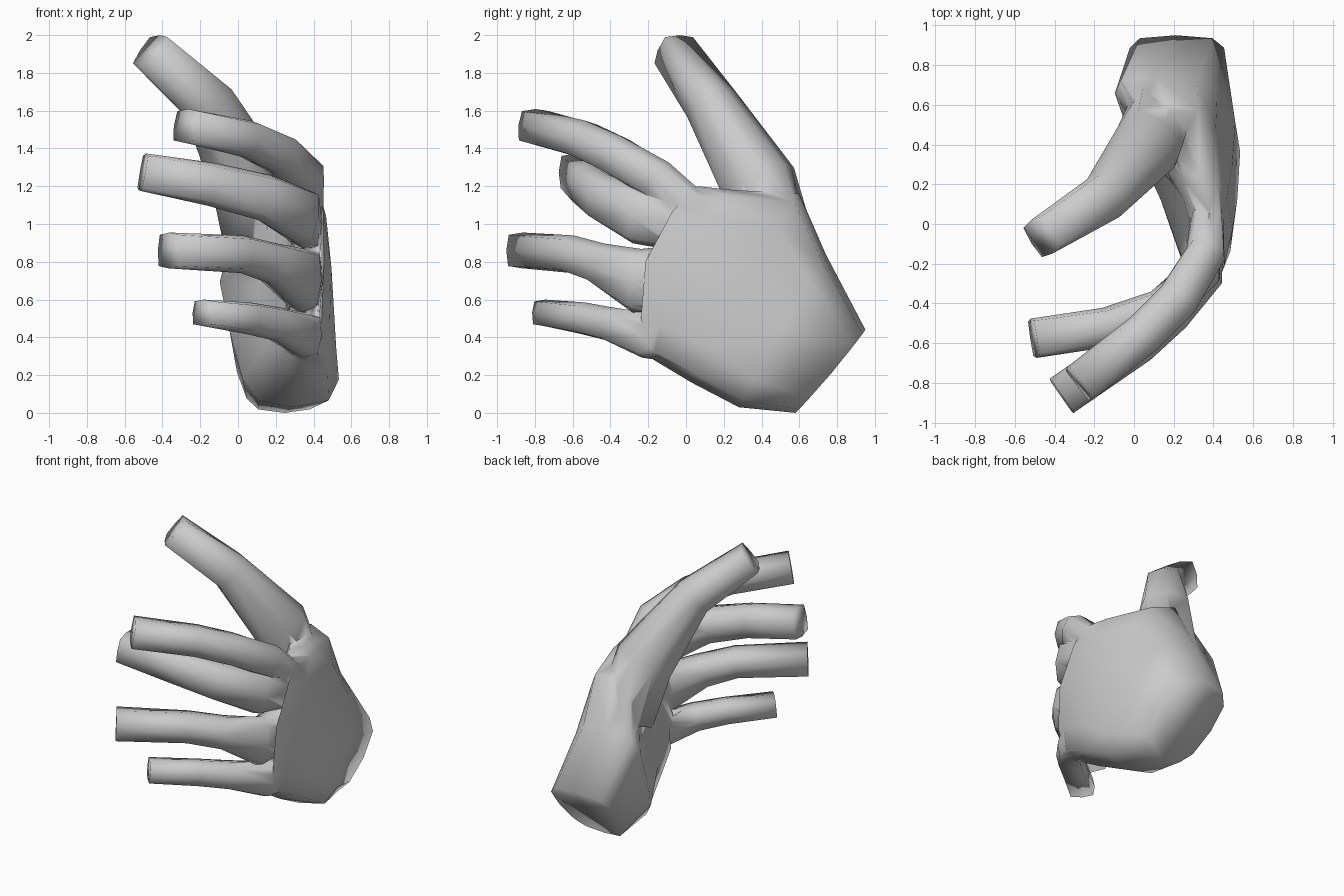
import bpy, bmesh
from math import cos, sin, pi, radians, copysign
from mathutils import Vector

if "Cube" in bpy.data.objects:
    bpy.data.objects.remove(bpy.data.objects["Cube"])


def power(v, e):
    return copysign(abs(v) ** e, v) if abs(v) > 1e-6 else 0.0


def loft(name, rings):
    """Closed skin through a list of equal-length rings, flat caps at both ends."""
    bm = bmesh.new()
    vr = [[bm.verts.new(p) for p in r] for r in rings]
    n = len(vr[0])
    for a, b in zip(vr, vr[1:]):
        for i in range(n):
            j = (i + 1) % n
            bm.faces.new((a[i], a[j], b[j], b[i]))
    bm.faces.new(vr[0])
    bm.faces.new(vr[-1])
    bmesh.ops.triangulate(bm, faces=[f for f in bm.faces if len(f.verts) == 4])
    bmesh.ops.recalc_face_normals(bm, faces=bm.faces[:])
    me = bpy.data.meshes.new(name)
    bm.to_mesh(me)
    bm.free()
    ob = bpy.data.objects.new(name, me)
    bpy.context.collection.objects.link(ob)
    return ob


def digit(name, path, sides=8):
    """Boxy tube through (x, y, z, half width, half height) stations."""
    pts = [Vector(p[:3]) for p in path]
    rings = []
    for i, p in enumerate(path):
        t = (pts[min(i + 1, len(pts) - 1)] - pts[max(i - 1, 0)]).normalized()
        side = t.cross(Vector((0, 0, 1))).normalized()
        up = side.cross(t).normalized()
        e = .4 if i == len(path) - 1 else .65      # squarer at the tip
        rings.append([pts[i] + side * p[3] * power(cos(a), e) + up * p[4] * power(sin(a), e)
                      for a in (2 * pi * k / sides for k in range(sides))])
    return loft(name, rings)


def palm_ring(thumb, little, x_thumb, x_little, bow, hollow=0, dome=0, sides=12):
    """Rounded slab section: thumb-side and little-side edges in (y, z),
    (palm, back) x at each edge, bow pushes the middle towards the fingers,
    hollow sinks the palm face and dome raises the back of the hand."""
    A, B = Vector(thumb), Vector(little)
    out = Vector((A - B).orthogonal()).normalized()
    if out.x > 0:
        out = -out
    ring = []
    for k in range(sides):
        a = 2 * pi * k / sides
        c = power(cos(a), .65)
        s = power(sin(a), .55)
        f = (1 - c) / 2
        yz = A.lerp(B, f) + out * bow * (1 - c * c)
        lo = x_thumb[0] * (1 - f) + x_little[0] * f
        hi = x_thumb[1] * (1 - f) + x_little[1] * f
        bend = (hollow if s < 0 else dome) * (1 - c * c)
        ring.append(((lo + hi) / 2 + (hi - lo) / 2 * s + bend, yz.x, yz.y))
    return ring


# Palm, from the cut wrist to the knuckles
hand = loft("hand", [
    palm_ring((.95, .44), (.58, .0), (-.06, .48), (.05, .44), -.01),
    palm_ring((.74, .84), (.28, .03), (-.17, .39), (.02, .57), .0, .03, .03),
    palm_ring((.60, 1.16), (.03, .16), (-.06, .38), (.09, .55), .02, .09, .03),
    palm_ring((.25, 1.18), (-.17, .28), (.20, .46), (.17, .49), .08, .07, .02),
    palm_ring((.06, 1.20), (-.20, .32), (.30, .46), (.24, .45), .15, .02),
])

# Thumb and four fingers, base to tip
digits = [
    digit("thumb", [(.12, .52, .84, .17, .17), (.06, .385, 1.22, .175, .19),
                    (-.155, .13, 1.64, .125, .13), (-.465, -.065, 1.92, .10, .10)]),
    digit("index_finger", [(.37, .08, 1.04, .08, .10), (.36, -.15, 1.235, .10, .11),
                           (.22, -.38, 1.37, .105, .105), (.05, -.55, 1.45, .105, .10),
                           (-.275, -.805, 1.52, .105, .09)]),
    digit("middle_finger", [(.37, .0, .98, .08, .13), (.34, -.24, 1.04, .10, .15),
                            (.14, -.43, 1.14, .105, .125), (-.14, -.52, 1.21, .10, .115),
                            (-.505, -.575, 1.275, .10, .10)]),
    digit("ring_finger", [(.37, -.02, .72, .08, .17), (.35, -.26, .70, .10, .17),
                          (.19, -.45, .79, .10, .11), (.02, -.60, .84, .105, .10),
                          (-.365, -.865, .86, .105, .095)]),
    digit("little_finger", [(.37, .0, .38, .08, .12), (.36, -.21, .41, .09, .12),
                            (.21, -.40, .47, .09, .09), (.06, -.54, .50, .085, .085),
                            (-.185, -.75, .53, .085, .07)]),
]

# Fuse everything into one skin
for d in digits:
    m = hand.modifiers.new("join_" + d.name, 'BOOLEAN')
    m.operation = 'UNION'
    m.solver = 'EXACT'
    m.object = d
bpy.context.view_layer.objects.active = hand
hand.select_set(True)
for m in list(hand.modifiers):
    bpy.ops.object.modifier_apply(modifier=m.name)
for d in digits:
    bpy.data.objects.remove(d)
bpy.ops.object.shade_smooth_by_angle(angle=radians(100))
